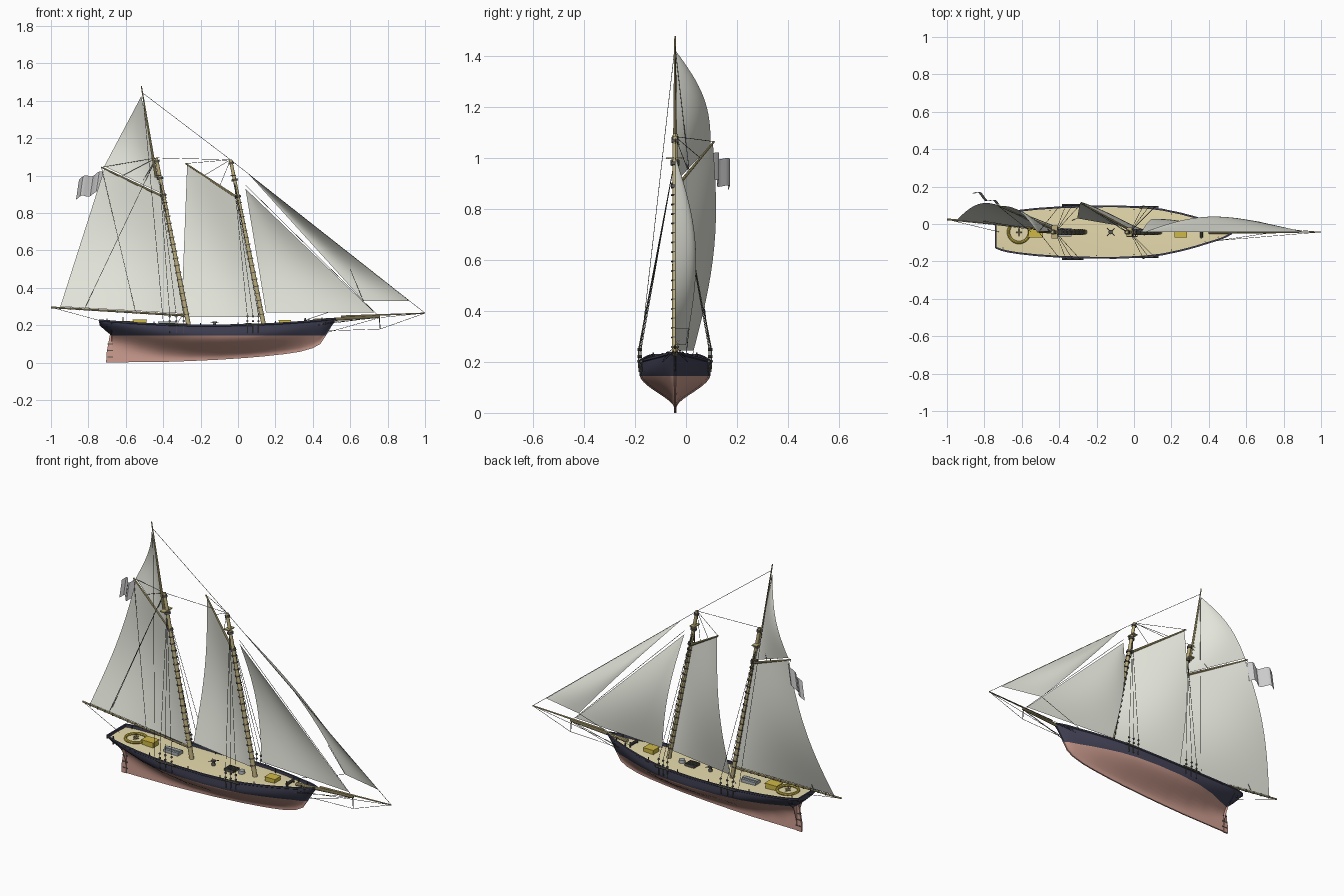
import bpy, bmesh, math
from mathutils import Vector, Matrix

if "Cube" in bpy.data.objects:
    bpy.data.objects.remove(bpy.data.objects["Cube"])

C = -0.043  # y of the ship's centre plane

def mat(name, r, g, b):
    m = bpy.data.materials.new(name)
    m.diffuse_color = (r, g, b, 1)
    m.use_nodes = True
    m.node_tree.nodes["Principled BSDF"].inputs["Base Color"].default_value = m.diffuse_color
    return m

NAVY = mat("navy", .055, .055, .095)
RED = mat("bottom_red", .62, .34, .28)
DECK = mat("deck_cream", .80, .71, .42)
WOOD = mat("spar_wood", .50, .42, .20)
GOLD = mat("gold_wood", .62, .48, .06)
DARK = mat("dark", .09, .09, .08)
GREY = mat("grey", .40, .44, .45)
SAIL = mat("sailcloth", .78, .79, .71)
FLAG = mat("flag_grey", .62, .62, .64)

def finish(name, bm, *mats):
    me = bpy.data.meshes.new(name)
    bm.to_mesh(me)
    bm.free()
    ob = bpy.data.objects.new(name, me)
    bpy.context.collection.objects.link(ob)
    for m in mats:
        me.materials.append(m)
    return ob

def rods(name, items, m, sides=10):
    """Tapered rods (p, q, r1, r2) joined in one object."""
    bm = bmesh.new()
    for p, q, r1, r2 in items:
        p, q = Vector(p), Vector(q)
        rot = Vector((0, 0, 1)).rotation_difference(q - p).to_matrix().to_4x4()
        bmesh.ops.create_cone(bm, cap_ends=True, segments=sides, radius1=r1, radius2=r2,
                              depth=(q - p).length, matrix=Matrix.Translation((p + q) / 2) @ rot)
    return finish(name, bm, m)

def boxes(name, items, m):
    bm = bmesh.new()
    for c, s in items:
        bmesh.ops.create_cube(bm, size=1, matrix=Matrix.Translation(c) @ Matrix.Diagonal((*s, 1)))
    return finish(name, bm, m)

def grid(bm, rows, closed=False):
    vs = [[bm.verts.new(p) for p in r] for r in rows]
    n = len(rows[0])
    for a, b in zip(vs, vs[1:]):
        for j in range(n if closed else n - 1):
            k = (j + 1) % n
            bm.faces.new((a[j], a[k], b[k], b[j]))
    return vs

def sail(name, tack, clew, peak, throat, bulge, n=16):
    t, c, p, h = map(Vector, (tack, clew, peak, throat))
    rows = []
    for i in range(n + 1):
        v = i / n
        row = [t.lerp(c, j / n).lerp(h.lerp(p, j / n), v) for j in range(n + 1)]
        for j, q in enumerate(row):
            q.y += bulge * math.sin(math.pi * v) * math.sin(math.pi * .6 * j / n)
        rows.append(row)
    bm = bmesh.new()
    grid(bm, rows)
    bmesh.ops.remove_doubles(bm, verts=bm.verts, dist=1e-5)
    return finish(name, bm, SAIL)

# Hull stations: x, half beam, keel height, hollow exponent, bilge height
ST = [(-.74, .085, .2, .5, 1), (-.71, .097, .172, .6, 1), (-.676, .106, .145, .9, 1),
      (-.675, .106, .002, 9, 1), (-.62, .115, .002, 6.5, .98), (-.52, .126, .003, 4, .92),
      (-.4, .134, .004, 2.7, .85), (-.25, .139, .009, 2, .78), (-.1, .14, .016, 1.7, .75),
      (.05, .134, .026, 1.6, .75), (.15, .122, .035, 1.6, .78), (.25, .101, .046, 1.6, .83),
      (.33, .08, .058, 1.5, .9), (.4, .058, .078, 1.5, 1), (.44, .046, .1, 1.4, 1),
      (.47, .036, .145, 1.3, 1), (.5, .022, .195, 1, 1), (.525, .008, .23, 1, 1)]

def sheer(x):
    return .2 + .08 * (x + .15) ** 2

def beam(x):
    for a, b in zip(ST, ST[1:]):
        if a[0] <= x <= b[0]:
            return a[1] + (b[1] - a[1]) * (x - a[0]) / (b[0] - a[0])

# Hull shell, split in two colours at the waterline
N = 14
rows = []
for x, b, zk, p, k in ST:
    half = []
    for i in range(N + 1):
        s = i / N
        g = math.sin(math.pi / 2 * min(1, s / k)) ** p
        half.append((max(.004, b * g), zk + (sheer(x) - zk) * s))
    rows.append([(x, C - y, z) for y, z in reversed(half)] + [(x, C + y, z) for y, z in half])
bm = bmesh.new()
vs = grid(bm, rows)
bm.faces.new(vs[0])
bm.faces.new(vs[-1])
bmesh.ops.recalc_face_normals(bm, faces=bm.faces)
bmesh.ops.bisect_plane(bm, geom=bm.verts[:] + bm.edges[:] + bm.faces[:],
                       plane_co=(0, 0, .145), plane_no=(0, 0, 1))
for f in bm.faces:
    f.material_index = int(f.calc_center_median().z < .145)
finish("hull", bm, NAVY, RED)

# Deck and bulwark rails
bm = bmesh.new()
grid(bm, [[(s[0], C + w * max(.002, s[1] - .004), sheer(s[0]) - .012 + (.004 if w == 0 else 0))
           for w in (-1, 0, 1)] for s in ST])
finish("deck", bm, DECK)
bm = bmesh.new()
for w in (-1, 1):
    grid(bm, [[(s[0], C + w * max(0, s[1] + dy), sheer(s[0]) + dz) for dy, dz in
               ((.003, -.004), (.003, .004), (-.007, .004), (-.007, -.013))] for s in ST], True)
bmesh.ops.recalc_face_normals(bm, faces=bm.faces)
finish("bulwark_rails", bm, NAVY)
boxes("taffrail", [((-.739, C, .222), (.008, .172, .02))], NAVY)

# Rudder plate with hinge straps
bm = bmesh.new()
prof = [(-.674, 0), (-.705, 0), (-.703, .05), (-.685, .15), (-.674, .15)]
grid(bm, [[(x, C + y, z) for x, z in prof] for y in (-.005, .005)], True)
for r in (bm.verts[:5], bm.verts[5:]) if not bm.verts.ensure_lookup_table() else ():
    bm.faces.new(r)
bmesh.ops.recalc_face_normals(bm, faces=bm.faces)
finish("rudder", bm, RED)
boxes("rudder_hinges", [((-.682, C, z), (.03, .013, .006)) for z in (.03, .065, .1)], DARK)

# Masts, topmast, gaffs, boom, bowsprit
FB, FT = Vector((.14, C, .19)), Vector((-.04, C, 1.085))
MB, MT = Vector((-.262, C, .19)), Vector((-.437, C, 1.095))
TT = Vector((-.517, C, 1.48))
rods("masts", [(FB, FT, .0125, .009), (MB, MT, .0125, .009)], WOOD, 14)
rods("topmast", [((-.437, C, .99), TT, .0085, .003)], WOOD)
MG, FG = Vector((-.73, .1, 1.045)), Vector((-.28, .11, 1.065))
MG0, FG0 = Vector((-.385, C, .88)), Vector((0, C, .88))
BE = Vector((-1, .025, .296))
rods("gaffs", [(MG0, MG, .007, .004), (FG0, FG, .007, .004)], WOOD)
rods("main_boom", [((-.29, C, .253), BE, .006, .005)], WOOD)
JB = Vector((1, C, .265))
rods("bowsprit", [((.4, C, .225), (.76, C, .246), .01, .007), ((.55, C, .247), JB, .006, .003)], WOOD)
rods("dolphin_striker", [((.755, C, .25), (.76, C, .18), .003, .002)], DARK)

# Mast caps, hoops along the luffs, boom bands
bands = []
for a, b in ((FB, FT), (MB, MT)):
    d = (b - a).normalized()
    for i in range(17):
        q = a + d * (.07 + i * .038)
        bands.append((q - d * .002, q + d * .002, .0155, .0155))
    for t, r in ((.98, .014), (.88, .017), (.78, .016)):
        q = a.lerp(b, t)
        bands.append((q - d * .006, q + d * .006, r, r))
for i in range(1, 14):
    q = Vector((-.29, C, .253)).lerp(BE, i / 14)
    bands.append((q, q + Vector((.004, 0, 0)), .0078, .0078))
rods("hoops_and_bands", bands, DARK, 12)
boxes("crosstrees", [((-.425, C, 1.0), (.03, .07, .006)), ((-.025, C, 1.0), (.03, .05, .006))], WOOD)

# Sails
sail("mainsail", (-.285, C, .262), (-.95, .02, .3), (-.715, .097, 1.035), (-.395, C, .88), .05)
sail("main_topsail", (-.41, C, .905), (-.715, .097, 1.05), (-.517, C, 1.425), (-.517, C, 1.425), .045)
sail("foresail", (.115, C, .245), (-.303, .03, .245), (-.272, .106, 1.055), (-.01, C, .88), .045)
sail("inner_jib", (.73, C, .267), (.15, .0, .267), (.04, C, .93), (.04, C, .93), .05)
sail("outer_jib", (.915, C, .33), (.67, .012, .33), (.055, C, 1.01), (.055, C, 1.01), .055)

# Waving flag at the main gaff peak
bm = bmesh.new()
rows = []
for i in range(5):
    rows.append([(-.72 - .13 * j / 12 - .004 * i, .105 + .068 * j / 12 + .013 * math.sin(j * .85),
                  1.02 - i * .027 - .035 * j / 12 + .008 * math.sin(j * .85)) for j in range(13)])
grid(bm, rows)
finish("flag", bm, FLAG)

# Standing and running rigging, with deadeyes and chainplates
lines = [(TT.lerp(MT, .1), FT), (MT, FT), (FT, JB), ((.04, C, .95), (.74, C, .26)),
         (JB, (.76, C, .18)), ((.76, C, .18), (.47, C, .17)), ((.755, C, .24), (.47, C, .16)),
         ((.67, .012, .33), (.35, .0, .225)), ((.67, .012, .33), (.6, C, .5)),
         (MT, MG), (MT, MG0.lerp(MG, .7)), (MT, MG0.lerp(MG, .4)), (FT, FG), (FT, FG0.lerp(FG, .65)),
         (FT, FG0.lerp(FG, .35)), (MG, (-.55, C, .28)), (BE, (-.72, C, .22)),
         ((-.303, .03, .245), (-.33, .02, .2))]
eyes, plates = [], []
for w in (-1, 1):
    for top, feet in ((Vector((-.42, C, 1.0)), (-.365, -.33, -.29)), (Vector((-.023, C, 1.0)), (.05, .08, .11))):
        for x in feet:
            y = C + w * (beam(x) + .006)
            foot = Vector((x, y, .25))
            lines += [(top, foot), (foot, (x, y, .2))]
            for z in (.222, .248):
                eyes.append(((x, y - .003, z), (x, y + .003, z), .006, .006))
            plates.append(((x, y, .2), (x, y - w * .003, .16), .0025, .0025))
        plates.append(((feet[0] - .02, y, .203), (feet[2] + .02, y, .203), .006, .006))
    lines += [(TT.lerp(MT, .1), (-.4, C + w * .138, .22)), (MT, (-.82, .012 + w * .006, .29)),
              (JB, (.44, C + w * .046, .21)), ((.76, C, .245), (.42, C + w * .05, .2))]
rods("rigging", [(p, q, .0012, .0012) for p, q in lines], DARK, 5)
rods("deadeyes", eyes, DARK, 10)
rods("chainplates", plates, DARK, 6)

# Deck fittings, stern to bow
bpy.ops.mesh.primitive_torus_add(location=(-.615, C, .216), major_radius=.056, minor_radius=.008,
                                 major_segments=36, minor_segments=8)
ring = bpy.context.object
ring.name = "cockpit_coaming"
ring.data.materials.append(GOLD)
boxes("companionways", [((-.525, C, .213), (.07, .05, .026)), ((-.525, C, .229), (.076, .056, .005)),
                        ((.25, C, .21), (.06, .05, .03)), ((.25, C, .226), (.066, .056, .005))], GOLD)
boxes("skylight", [((-.38, C, .202), (.09, .045, .022)), ((-.38, C, .216), (.096, .02, .006))], GREY)
boxes("hatch_grating", [((-.01 + .009 * i, C, .2), (.004, .05, .016)) for i in range(-3, 4)] +
      [((-.01, C + .012 * i, .2), (.06, .004, .014)) for i in range(-2, 3)], DARK)
rods("capstan", [((-.125, C, .19), (-.125, C, .212), .012, .007),
                 ((-.125, C, .212), (-.125, C, .22), .012, .012),
                 ((-.145, C - .02, .216), (-.105, C + .02, .216), .002, .002),
                 ((-.145, C + .02, .216), (-.105, C - .02, .216), .002, .002)], DARK, 12)
rods("water_tub", [((.055, C, .19), (.055, C, .212), .018, .016)], GREY, 18)
rods("windlass", [((.36, C - .03, .225), (.36, C + .03, .225), .008, .008)] +
     [((.36, C + w * .032, .2), (.36, C + w * .032, .24), .004, .004) for w in (-1, 1)], DARK)
wheel = [((-.615, C, .218), (-.615, C + .025 * math.sin(a), .218 + .025 * math.cos(a)), .0018, .0018)
         for a in [i * math.pi / 4 for i in range(8)]]
rods("steering_wheel", wheel + [((-.63, C, .218), (-.6, C, .218), .004, .004)], WOOD, 6)
rods("stanchions", [((x, C + w * (beam(x) - .015), .19), (x, C + w * (beam(x) - .015), sheer(x) + .012), .003, .003)
                    for w in (-1, 1) for x in (-.7, -.45, -.2, 0, .2, .38, .45)], DARK, 8)

bpy.ops.object.select_all(action='SELECT')
bpy.ops.object.shade_smooth_by_angle(angle=math.radians(35))
